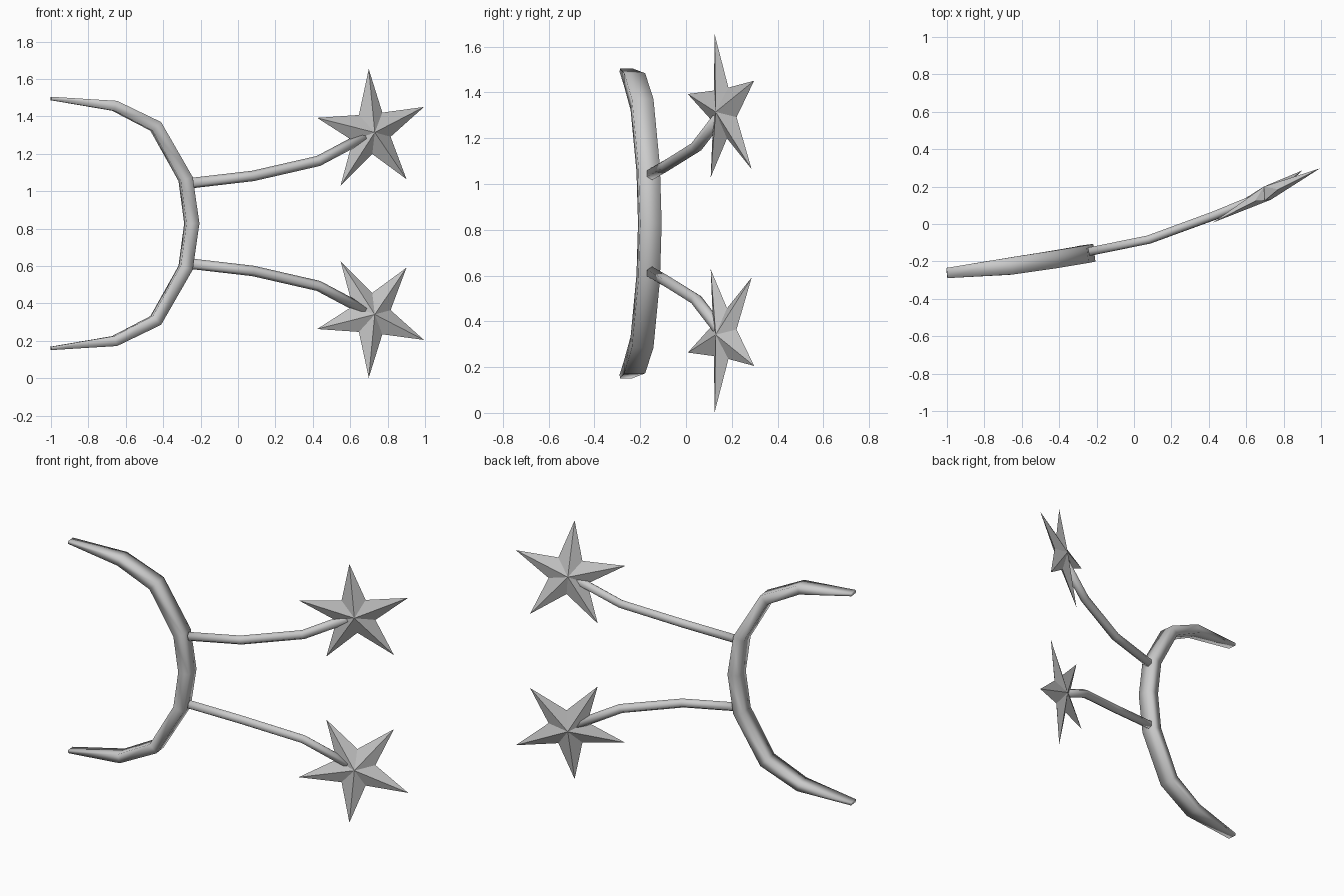
import bpy, bmesh
from math import sin, cos, pi
from mathutils import Vector

if "Cube" in bpy.data.objects:
    bpy.data.objects.remove(bpy.data.objects["Cube"])

MID = 0.828                               # height of the mirror plane
DEPTH = Vector((0.13, -1, 0)).normalized()  # depth direction of the band


def flip(p):
    return Vector((p[0], p[1], 2 * MID - p[2]))


def finish(name, bm, smooth):
    bmesh.ops.recalc_face_normals(bm, faces=bm.faces)
    for f in bm.faces:
        f.smooth = smooth
    me = bpy.data.meshes.new(name)
    bm.to_mesh(me)
    bm.free()
    ob = bpy.data.objects.new(name, me)
    bpy.context.collection.objects.link(ob)
    return ob


def sweep(name, path, profile, sizes):
    """Sweep a unit profile along a path; sizes = (thickness, depth) per point."""
    bm = bmesh.new()
    pts = [Vector(p) for p in path]
    rings = []
    for i, p in enumerate(pts):
        a = (p - pts[i - 1]).normalized() if i else Vector()
        b = (pts[i + 1] - p).normalized() if i < len(pts) - 1 else Vector()
        t = (a + b).normalized()
        side = t.cross(DEPTH).normalized()
        dep = side.cross(t).normalized()
        w, d = sizes[i]
        rings.append([bm.verts.new(p + side * u * w + dep * v * d) for u, v in profile])
    n = len(profile)
    for r, q in zip(rings, rings[1:]):
        for k in range(n):
            bm.faces.new((r[k], r[(k + 1) % n], q[(k + 1) % n], q[k]))
    bm.faces.new(rings[0])
    bm.faces.new(rings[-1])
    return finish(name, bm, True)


# Curved head band: tapered rectangular section, lower half mirrors the upper
half = [(-1, -.262, 1.496), (-.66, -.225, 1.457), (-.44, -.192, 1.347),
        (-.28, -.165, 1.065), (-.247, -.158, MID)]
size = [(.018, .055), (.055, .092), (.065, .095), (.068, .095), (.070, .095)]
square = [(-.5, -.5), (.5, -.5), (.5, .5), (-.5, .5)]
sweep("head_band", half + [flip(p) for p in half[-2::-1]], square, size + size[-2::-1])

# Stalks and stars, upper and lower
hexagon = [(.5 * cos(k * pi / 3), .5 * sin(k * pi / 3)) for k in range(6)]
stalk = [(-.24, -.148, 1.045), (.08, -.083, 1.082), (.43, .045, 1.162), (.675, .145, 1.292)]
normal = Vector((.457, -.884, -.086)).normalized()
up = Vector((-.014, -.040, .336))
up = (up - normal * up.dot(normal)).normalized()
right = normal.cross(up)
if right.x < 0:
    right = -right
centre = Vector((.713, .165, 1.318))

for label, place in (("upper", Vector), ("lower", flip)):
    sweep(label + "_stalk", [place(p) for p in stalk], hexagon, [(.056, .052)] * 4)

    # Five-pointed star with a raised centre on both sides
    bm = bmesh.new()
    rim = []
    for k in range(10):
        r = .12 if k % 2 else .338
        a = k * pi / 5
        rim.append(bm.verts.new(place(centre + right * r * sin(a) + up * r * cos(a))))
    for s in (-1, 1):
        apex = bm.verts.new(place(centre + normal * s * .04))
        for k in range(10):
            bm.faces.new((rim[k], rim[(k + 1) % 10], apex))
    finish(label + "_star", bm, False)
